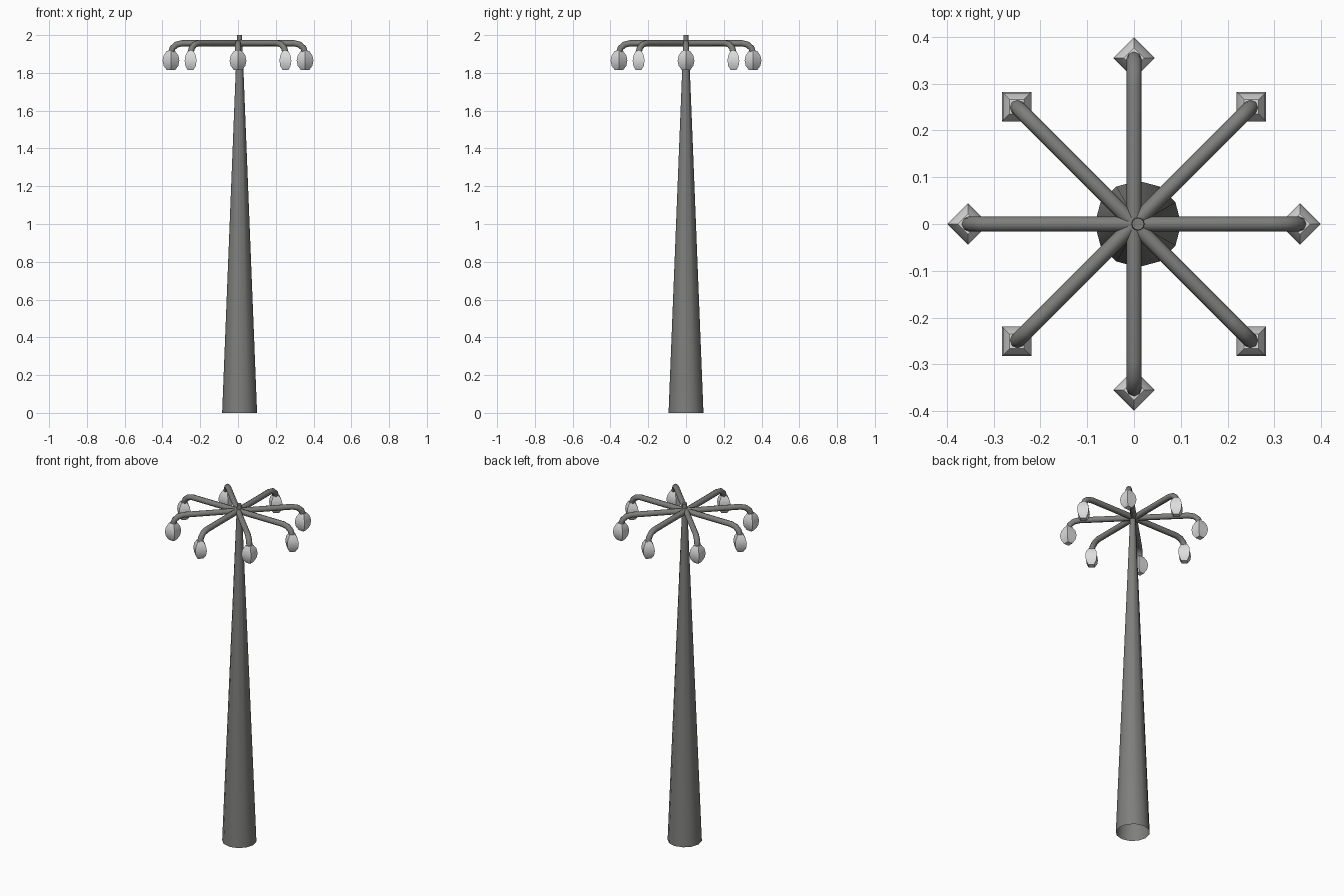
import bpy, bmesh, math
from mathutils import Vector

if "Cube" in bpy.data.objects:
    bpy.data.objects.remove(bpy.data.objects["Cube"])


def make_material(name, rgb):
    m = bpy.data.materials.new(name)
    m.diffuse_color = (*rgb, 1)
    m.use_nodes = True
    m.node_tree.nodes["Principled BSDF"].inputs["Base Color"].default_value = m.diffuse_color
    return m


metal = make_material("grey metal", (0.21, 0.21, 0.205))
glass = make_material("pale lamp glass", (0.72, 0.72, 0.72))


def loft(name, rings, mat, cap_start, cap_end, angle):
    """Skin a list of equal-length point rings into one object."""
    bm = bmesh.new()
    loops = [[bm.verts.new(p) for p in ring] for ring in rings]
    n = len(loops[0])
    for a, b in zip(loops, loops[1:]):
        for i in range(n):
            j = (i + 1) % n
            bm.faces.new((a[i], a[j], b[j], b[i]))
    if cap_start:
        bm.faces.new(loops[0][::-1])
    if cap_end:
        bm.faces.new(loops[-1])
    bmesh.ops.recalc_face_normals(bm, faces=bm.faces)
    me = bpy.data.meshes.new(name)
    bm.to_mesh(me)
    bm.free()
    me.materials.append(mat)
    ob = bpy.data.objects.new(name, me)
    bpy.context.collection.objects.link(ob)
    bpy.ops.object.select_all(action='DESELECT')
    bpy.context.view_layer.objects.active = ob
    ob.select_set(True)
    bpy.ops.object.shade_smooth_by_angle(angle=math.radians(angle))
    return ob


def ring(centre, u, v, r, n):
    return [centre + r * (u * math.cos(2 * math.pi * i / n) + v * math.sin(2 * math.pi * i / n))
            for i in range(n)]


X, Y, Z = Vector((1, 0, 0)), Vector((0, 1, 0)), Vector((0, 0, 1))

# Tapered pole, open at the bottom, slightly off the lamp centre
loft("pole", [ring(Vector((0.0085, 0, z)), X, Y, r, 12) for z, r in ((0, 0.0925), (2, 0.013))],
     metal, False, True, 40)

# Arm centre line and bulb profile as (distance, height) and (radius, height)
arm_path = [(0, 1.957), (0.295, 1.957), (0.325, 1.95), (0.346, 1.932), (0.355, 1.905), (0.355, 1.885)]
bulb_profile = [(0.022, 1.815), (0.039, 1.838), (0.0445, 1.865), (0.039, 1.892), (0.022, 1.916)]

for k in range(8):
    a = k * math.pi / 4
    out = Vector((math.cos(a), math.sin(a), 0))
    side = Z.cross(out)
    pts = [out * d + Z * z for d, z in arm_path]
    # Curved arm
    rings = []
    for i, p in enumerate(pts):
        t = (pts[min(i + 1, len(pts) - 1)] - pts[max(i - 1, 0)]).normalized()
        rings.append(ring(p, side, t.cross(side), 0.0165, 8))
    loft(f"arm_{k + 1}", rings, metal, True, True, 50)
    # Four-sided lamp bulb with a corner pointing outwards
    loft(f"lamp_bulb_{k + 1}", [ring(out * 0.355 + Z * z, out, side, r, 4) for r, z in bulb_profile],
         glass, True, True, 60)
